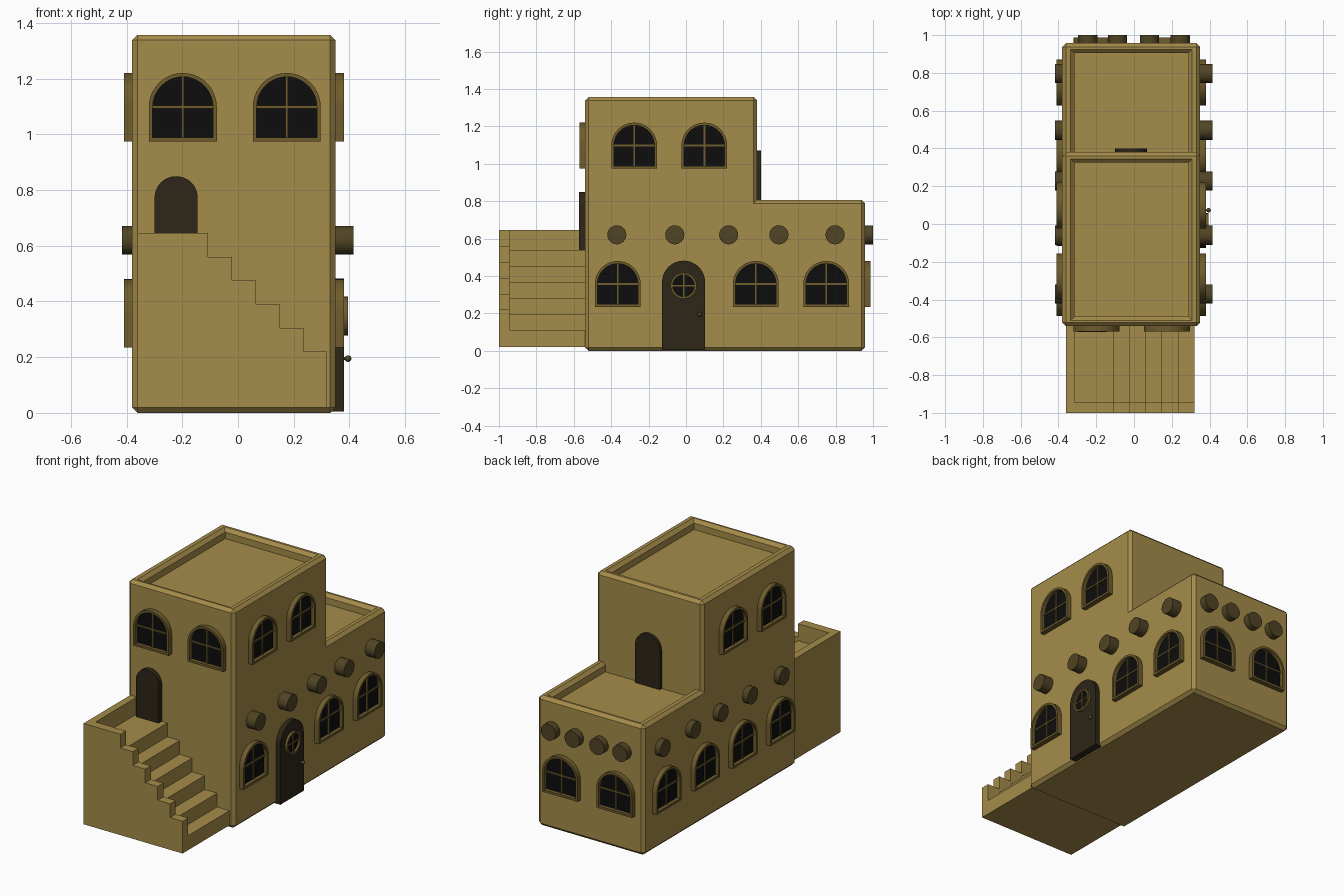
import bpy, bmesh
from math import sin, cos, pi, radians

if "Cube" in bpy.data.objects:
    bpy.data.objects.remove(bpy.data.objects["Cube"])


def material(name, r, g, b):
    m = bpy.data.materials.new(name)
    m.diffuse_color = (r, g, b, 1)
    m.use_nodes = True
    m.node_tree.nodes["Principled BSDF"].inputs["Base Color"].default_value = m.diffuse_color
    return m


ADOBE = material("adobe", 0.376, 0.262, 0.069)
FRAME = material("frame_wood", 0.156, 0.107, 0.026)
LOG = material("log_wood", 0.08, 0.058, 0.017)
DOOR = material("door_wood", 0.026, 0.019, 0.009)
GLASS = material("dark_glass", 0.004, 0.004, 0.004)

# wall name -> rotation; local x runs along the wall, local -y points outward
TURN = {"front": 0, "right": 90, "back": 180, "left": -90}
FACE = {"front": -0.54, "right": 0.35, "back": 0.957, "left": -0.38}


def finish(bm, name, mat):
    bmesh.ops.recalc_face_normals(bm, faces=bm.faces[:])
    me = bpy.data.meshes.new(name)
    bm.to_mesh(me)
    bm.free()
    ob = bpy.data.objects.new(name, me)
    bpy.context.collection.objects.link(ob)
    if mat:
        me.materials.append(mat)
    return ob


def on_wall(ob, wall, along, z):
    f = FACE[wall]
    ob.location = (along, f, z) if wall in ("front", "back") else (f, along, z)
    ob.rotation_euler.z = radians(TURN[wall])
    return ob


def prism(name, pts, out, back, mat):
    """Solid profile in local xz, from depth back to depth out (outward = -y)."""
    bm = bmesh.new()
    a = [bm.verts.new((u, -out, v)) for u, v in pts]
    b = [bm.verts.new((u, -back, v)) for u, v in pts]
    bm.faces.new(a)
    bm.faces.new(b)
    for i in range(len(pts)):
        j = (i + 1) % len(pts)
        bm.faces.new((a[i], a[j], b[j], b[i]))
    return finish(bm, name, mat)


def ring(name, outer, inner, out, back, mat):
    """Frame between two matching outlines."""
    bm = bmesh.new()
    loops = [[bm.verts.new((u, -d, v)) for u, v in pts]
             for pts, d in ((outer, back), (outer, out), (inner, out), (inner, back))]
    n = len(outer)
    for k in range(4):
        p, q = loops[k], loops[(k + 1) % 4]
        for i in range(n):
            j = (i + 1) % n
            bm.faces.new((p[i], p[j], q[j], q[i]))
    return finish(bm, name, mat)


def rect(u0, u1, v0, v1):
    return [(u0, v0), (u1, v0), (u1, v1), (u0, v1)]


def circle(r, n=24):
    return [(r * cos(2 * pi * i / n), r * sin(2 * pi * i / n)) for i in range(n)]


def arch(r, base, spring, n=20):
    return [(-r, base), (r, base)] + [
        (r * cos(pi * i / n), spring + r * sin(pi * i / n)) for i in range(n + 1)]


def stack(name, levels):
    """Stacked rectangles (x0, x1, y0, y1, z) skinned into a closed solid."""
    bm = bmesh.new()
    rows = [[bm.verts.new((x, y, z)) for x, y in rect(x0, x1, y0, y1)]
            for x0, x1, y0, y1, z in levels]
    bm.faces.new(rows[0])
    bm.faces.new(rows[-1])
    for p, q in zip(rows, rows[1:]):
        for i in range(4):
            j = (i + 1) % 4
            bm.faces.new((p[i], p[j], q[j], q[i]))
    return finish(bm, name, None)


# building: stepped side profile with chamfered outer edges
bm = bmesh.new()
side = [(-0.54, 0), (0.957, 0), (0.957, 0.807), (0.38, 0.807), (0.38, 1.357), (-0.54, 1.357)]
f = bm.faces.new([bm.verts.new((-0.38, y, z)) for y, z in side])
new = bmesh.ops.extrude_face_region(bm, geom=[f])["geom"]
bmesh.ops.translate(bm, vec=(0.73, 0, 0), verts=[v for v in new if isinstance(v, bmesh.types.BMVert)])
bmesh.ops.recalc_face_normals(bm, faces=bm.faces[:])
convex = [e for e in bm.edges
          if not all(abs(v.co.y - 0.38) < 0.01 and abs(v.co.z - 0.807) < 0.01 for v in e.verts)]
bmesh.ops.bevel(bm, geom=convex, offset=0.019, segments=1, affect='EDGES', clamp_overlap=True)
building = finish(bm, "building", ADOBE)

# sunken roofs with chamfered parapet rims
X0, X1, C = -0.315, 0.288, 0.02
for name, y0, y1, top, grow in (("upper_roof_cutter", -0.49, 0.325, 1.357, C),
                                ("lower_roof_cutter", 0.379, 0.905, 0.807, 0)):
    wide = (X0 - C, X1 + C, y0 - grow, y1 + C)
    cut = stack(name, [(X0, X1, y0, y1, top - 0.06), (X0, X1, y0, y1, top - C),
                       (*wide, top), (*wide, top + 0.01)])
    cut.hide_render = True
    cut.hide_viewport = False
    cut.display_type = 'WIRE'
    mod = building.modifiers.new(name, 'BOOLEAN')
    mod.operation = 'DIFFERENCE'
    mod.solver = 'EXACT'
    mod.object = cut


# outside stairs: solid treads, stepped front parapet, side parapet
def steps(x0, tops):
    pts = [(x0, 0.02)]
    left = x0
    for i, z in enumerate(tops):
        right = -0.107 + 0.0854 * i
        pts += [(left, z), (right, z)]
        left = right
    return pts + [(left, 0.02)]


prism("stair_treads", steps(-0.33, [0.54 - 0.086 * i for i in range(6)]), 0.96, 0.53, ADOBE)
prism("stair_front_parapet", steps(-0.36, [0.645 - 0.085 * i for i in range(6)]), 1.0, 0.945, ADOBE)
prism("stair_side_parapet", rect(-0.36, -0.315, 0.02, 0.645), 0.946, 0.53, ADOBE)


# arched windows
def window(wall, along, base):
    parts = [
        ring("window_frame", arch(0.122, 0, 0.123), arch(0.108, 0.014, 0.123), 0.03, -0.01, FRAME),
        prism("window_glass", arch(0.112, 0.01, 0.123), 0.008, -0.01, GLASS),
        prism("window_upright_bar", rect(-0.005, 0.005, 0.01, 0.234), 0.016, 0, FRAME),
        prism("window_cross_bar", rect(-0.11, 0.11, 0.118, 0.128), 0.0155, 0, FRAME)]
    for p in parts:
        on_wall(p, wall, along, base)


LOW, HIGH = 0.235, 0.975
for wall, lows, highs in (("front", [], [-0.198, 0.175]),
                          ("right", [-0.365, 0.373, 0.75], [-0.277, 0.098]),
                          ("left", [-0.365, 0.005, 0.373, 0.75], [-0.277, 0.098]),
                          ("back", [-0.198, 0.175], [])):
    for a in lows:
        window(wall, a, LOW)
    for a in highs:
        window(wall, a, HIGH)

# roof log ends
side_logs = [-0.37, -0.06, 0.228, 0.497, 0.797]
for wall, places, reach in (("right", side_logs, 0.065), ("left", side_logs, 0.037),
                            ("back", [-0.245, -0.087, 0.082, 0.245], 0.043)):
    for a in places:
        on_wall(prism("roof_log", circle(0.051), reach, -0.02, LOG), wall, a, 0.62)

# doors
on_wall(prism("main_door", arch(0.115, 0, 0.362), 0.03, -0.02, DOOR), "right", -0.013, 0.005)
on_wall(prism("stair_door", arch(0.0775, 0, 0.232), 0.032, -0.02, DOOR), "front", -0.222, 0.54)
roof_door = on_wall(prism("roof_door", arch(0.085, 0, 0.238), 0.02, -0.02, DOOR), "back", -0.015, 0.747)
roof_door.location.y = 0.38

# porthole and knob on the main door
for p in (ring("porthole_frame", circle(0.07), circle(0.058), 0.045, 0.02, FRAME),
          prism("porthole_glass", circle(0.06), 0.033, 0.02, GLASS),
          prism("porthole_upright_bar", rect(-0.004, 0.004, -0.06, 0.06), 0.04, 0.03, FRAME),
          prism("porthole_cross_bar", rect(-0.06, 0.06, -0.004, 0.004), 0.0395, 0.03, FRAME)):
    on_wall(p, "right", -0.013, 0.348)
on_wall(prism("knob_stem", circle(0.005, 10), 0.042, 0.02, LOG), "right", 0.073, 0.195)
bm = bmesh.new()
bmesh.ops.create_uvsphere(bm, u_segments=12, v_segments=8, radius=0.012)
knob = on_wall(finish(bm, "door_knob", LOG), "right", 0.073, 0.195)
knob.location.x = 0.395

# smooth the round parts, keep hard edges crisp
bpy.ops.object.select_all(action='DESELECT')
for ob in bpy.context.scene.objects:
    if ob.name.startswith(("roof_log", "door_knob", "knob_stem", "porthole", "window_frame")):
        ob.select_set(True)
        bpy.context.view_layer.objects.active = ob
bpy.ops.object.shade_smooth_by_angle(angle=radians(30))
